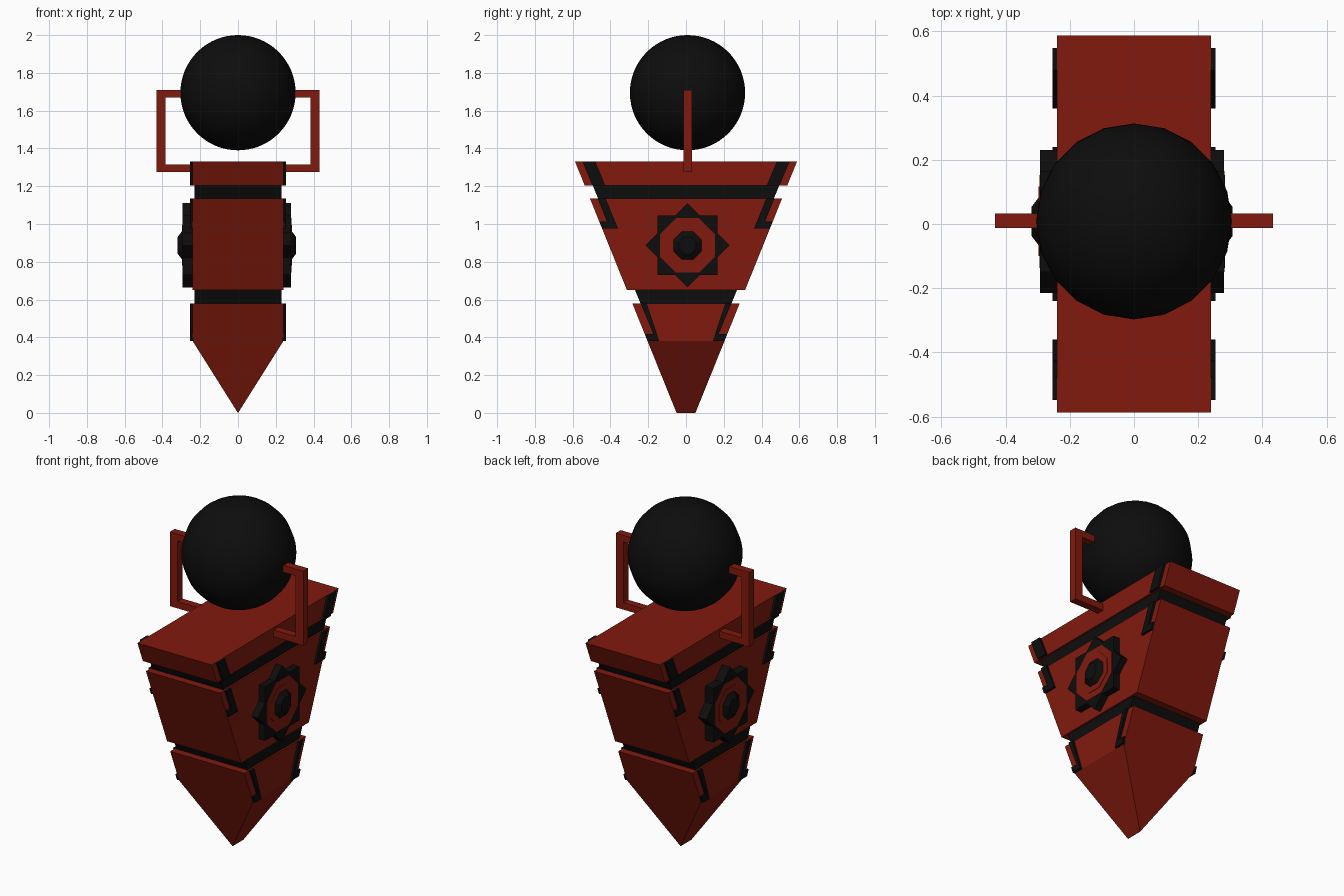
import bpy, bmesh, math
from mathutils import Matrix

if "Cube" in bpy.data.objects:
    bpy.data.objects.remove(bpy.data.objects["Cube"])


def make_mat(name, col):
    m = bpy.data.materials.new(name)
    m.diffuse_color = (*col, 1)
    m.use_nodes = True
    m.node_tree.nodes["Principled BSDF"].inputs["Base Color"].default_value = m.diffuse_color
    return m


RED = make_mat("red", (0.22, 0.010, 0.004))
BLACK = make_mat("black", (0.004, 0.004, 0.004))


def finish(name, bm, mat):
    bmesh.ops.recalc_face_normals(bm, faces=bm.faces)
    me = bpy.data.meshes.new(name)
    bm.to_mesh(me)
    bm.free()
    ob = bpy.data.objects.new(name, me)
    bpy.context.collection.objects.link(ob)
    me.materials.append(mat)
    return ob


def half_depth(z):
    return 0.05 + 0.404 * z


def frustum(name, z0, z1, hx0, hx1, mat, inset=0.0):
    """Tapered block following the sloping front and back of the body."""
    bm = bmesh.new()
    for z, hx in ((z0, hx0), (z1, hx1)):
        hy = half_depth(z) - inset
        for sx, sy in ((-1, -1), (1, -1), (1, 1), (-1, 1)):
            bm.verts.new((sx * hx, sy * hy, z))
    bmesh.ops.convex_hull(bm, input=bm.verts)
    bmesh.ops.dissolve_limit(bm, angle_limit=0.01, verts=bm.verts, edges=bm.edges)
    return finish(name, bm, mat)


def plate(name, pts, x0, x1, mat):
    """Extrude a (y, z) outline between two x positions."""
    bm = bmesh.new()
    f = bm.faces.new([bm.verts.new((x0, y, z)) for y, z in pts])
    r = bmesh.ops.extrude_face_region(bm, geom=[f])
    vs = [v for v in r["geom"] if isinstance(v, bmesh.types.BMVert)]
    bmesh.ops.translate(bm, verts=vs, vec=(x1 - x0, 0, 0))
    # keep the back cap so the plate is closed
    if f.is_valid is False or len(bm.faces) < len(pts) + 2:
        bmesh.ops.holes_fill(bm, edges=bm.edges)
    return finish(name, bm, mat)


def box(name, lo, hi, mat):
    bm = bmesh.new()
    size = [b - a for a, b in zip(lo, hi)]
    mid = [(a + b) / 2 for a, b in zip(lo, hi)]
    bmesh.ops.create_cube(bm, size=1, matrix=Matrix.Translation(mid) @ Matrix.Diagonal((*size, 1)))
    return finish(name, bm, mat)


def octagon_boss(name, side, x0, x1, a0, a1, mat):
    """Eight-sided disc or cone frustum on a side wall, sized by apothem."""
    k = 1 / math.cos(math.pi / 8)
    bm = bmesh.new()
    mtx = (Matrix.Translation((CX + side * (x0 + x1) / 2, CY, CZ))
           @ Matrix.Rotation(side * math.pi / 2, 4, 'Y') @ Matrix.Rotation(math.pi / 8, 4, 'Z'))
    bmesh.ops.create_cone(bm, cap_ends=True, segments=8, radius1=a0 * k, radius2=a1 * k,
                          depth=x1 - x0, matrix=mtx)
    # square the octagon's flats to the y and z axes
    return finish(name, bm, mat)


# Stacked wedge body with recessed bands
frustum("top_block", 1.205, 1.33, 0.24, 0.24, RED)
frustum("upper_band", 1.125, 1.215, 0.23, 0.23, BLACK, 0.043)
frustum("middle_block", 0.65, 1.135, 0.24, 0.24, RED)
frustum("lower_band", 0.57, 0.66, 0.23, 0.23, BLACK, 0.043)
frustum("lower_block", 0.38, 0.58, 0.24, 0.24, RED)
frustum("wedge_tip", 0.0, 0.38, 0.0005, 0.24, RED)

# Side trims: a slanted strip and two hooked strips at every corner
TRIMS = {
    "top_trim": [(0.548, 1.33), (0.48, 1.33), (0.428, 1.205), (0.496, 1.205)],
    "middle_trim": [(0.468, 1.135), (0.425, 1.135), (0.36, 0.975), (0.444, 0.975),
                    (0.458, 1.012), (0.418, 1.012)],
    "lower_trim": [(0.24, 0.58), (0.208, 0.58), (0.142, 0.38), (0.204, 0.38),
                   (0.218, 0.417), (0.173, 0.417)],
}
CX, CY, CZ = -0.006, 0.008, 0.887
for side, tag in ((-1, "left"), (1, "right")):
    for name, pts in TRIMS.items():
        for end, etag in ((-1, "front"), (1, "back")):
            plate(f"{name}_{tag}_{etag}", [(end * y, z) for y, z in pts],
                  side * 0.235, side * 0.253, BLACK)

    # Eight-pointed star from two crossed squares, with octagonal centre
    for turn, rtag in ((0.25, "square"), (0.0, "diamond")):
        pts = [(CY + 0.223 * math.cos(math.pi * (turn + i / 2)),
                CZ + 0.223 * math.sin(math.pi * (turn + i / 2))) for i in range(4)]
        plate(f"star_{rtag}_{tag}", pts, side * 0.23,
              CX + side * (0.287 if turn else 0.2865), BLACK)
    octagon_boss(f"star_ring_{tag}", side, 0.25, 0.2885, 0.145, 0.145, RED)
    octagon_boss(f"star_inner_ring_{tag}", side, 0.25, 0.291, 0.108, 0.108, RED)
    octagon_boss(f"star_boss_{tag}", side, 0.285, 0.313, 0.082, 0.045, BLACK)

    # Square-section bracket holding the ball
    y0, y1 = -0.013, 0.032
    for part, xa, xb, za, zb in (("bottom", 0.2, 0.385, 1.275, 1.315),
                                 ("upright", 0.383, 0.432, 1.275, 1.71),
                                 ("top", 0.28, 0.385, 1.67, 1.71)):
        xs = sorted((side * xa, side * xb))
        box(f"bracket_{part}_{tag}", (xs[0], y0, za), (xs[1], y1, zb), RED)

# Ball on top
bpy.ops.mesh.primitive_uv_sphere_add(segments=20, ring_count=32, radius=0.305,
                                     location=(0, 0.008, 1.695))
ball = bpy.context.object
ball.name = "ball"
ball.data.materials.append(BLACK)
bpy.ops.object.shade_smooth()
